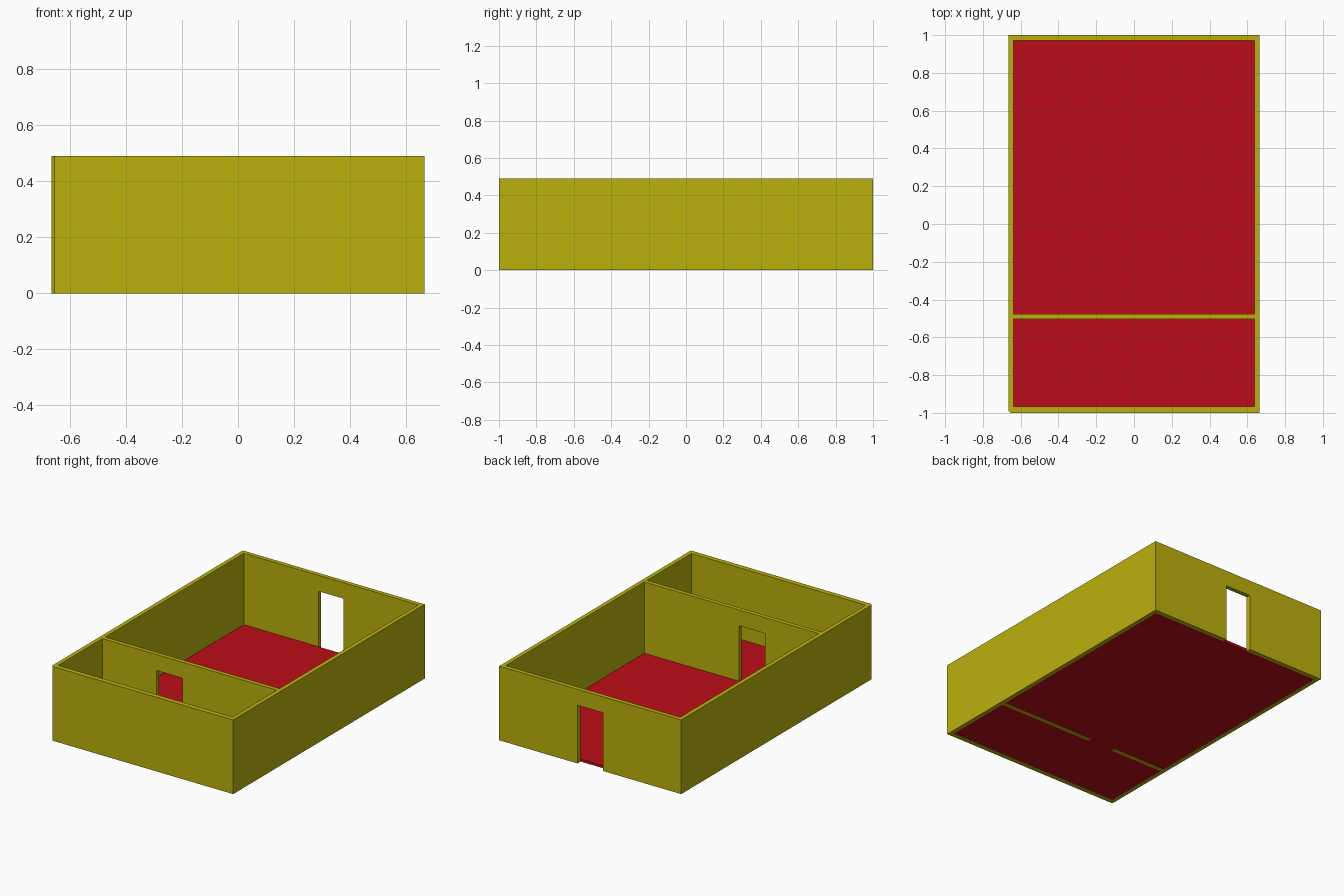
import bpy
import bmesh

if "Cube" in bpy.data.objects:
    bpy.data.objects.remove(bpy.data.objects["Cube"])

W, L, H = 0.665, 1.0, 0.49      # half width, half length, wall height
IX = 0.637                      # inner face of the side walls
DOOR_H = 0.385


def material(name, rgb):
    m = bpy.data.materials.new(name)
    m.diffuse_color = (*rgb, 1)
    m.use_nodes = True
    m.node_tree.nodes["Principled BSDF"].inputs["Base Color"].default_value = m.diffuse_color
    return m


def prism(name, outline, z0, z1, mat=None):
    """Extrude a flat outline from z0 up to z1."""
    bm = bmesh.new()
    face = bm.faces.new([bm.verts.new((x, y, z0)) for x, y in outline])
    top = bmesh.ops.extrude_face_region(bm, geom=[face])["geom"]
    verts = [v for v in top if isinstance(v, bmesh.types.BMVert)]
    bmesh.ops.translate(bm, verts=verts, vec=(0, 0, z1 - z0))
    bmesh.ops.recalc_face_normals(bm, faces=bm.faces)
    mesh = bpy.data.meshes.new(name)
    bm.to_mesh(mesh)
    bm.free()
    ob = bpy.data.objects.new(name, mesh)
    bpy.context.collection.objects.link(ob)
    if mat:
        mesh.materials.append(mat)
    return ob


def rect(x0, x1, y0, y1):
    return [(x0, y0), (x1, y0), (x1, y1), (x0, y1)]


wall_mat = material("olive wall", (0.5, 0.44, 0.004))
floor_mat = material("red floor", (0.5, 0.004, 0.009))

# Outer wall block with a small chamfer on the front left corner
walls = prism("walls", [(-W + 0.011, -L), (W, -L), (W, L), (-W, L), (-W, -L + 0.011)],
              0, H, wall_mat)

# Room hollows and doorways, carved out of the block
cuts = {
    "main_room": (rect(-IX, IX, -0.476, 0.971), -0.1, H + 0.1),
    "front_room": (rect(-IX, IX, -0.967, -0.504), -0.1, H + 0.1),
    "back_doorway": (rect(-0.093, 0.093, 0.93, 1.05), -0.1, DOOR_H),
    "inner_doorway": (rect(-0.243, -0.054, -0.54, -0.44), -0.1, DOOR_H),
}
bpy.context.view_layer.objects.active = walls
for name, (outline, z0, z1) in cuts.items():
    cutter = prism(name + "_cutter", outline, z0, z1, wall_mat)
    cutter.hide_render = True
    mod = walls.modifiers.new(name, "BOOLEAN")
    mod.operation = "DIFFERENCE"
    mod.solver = "EXACT"
    mod.object = cutter
    bpy.ops.object.modifier_apply(modifier=name)
    bpy.data.objects.remove(cutter)

# Floor slab, running through under the inner doorway
prism("floor", rect(-IX, IX, -0.967, 0.971), 0.002, 0.019, floor_mat)
